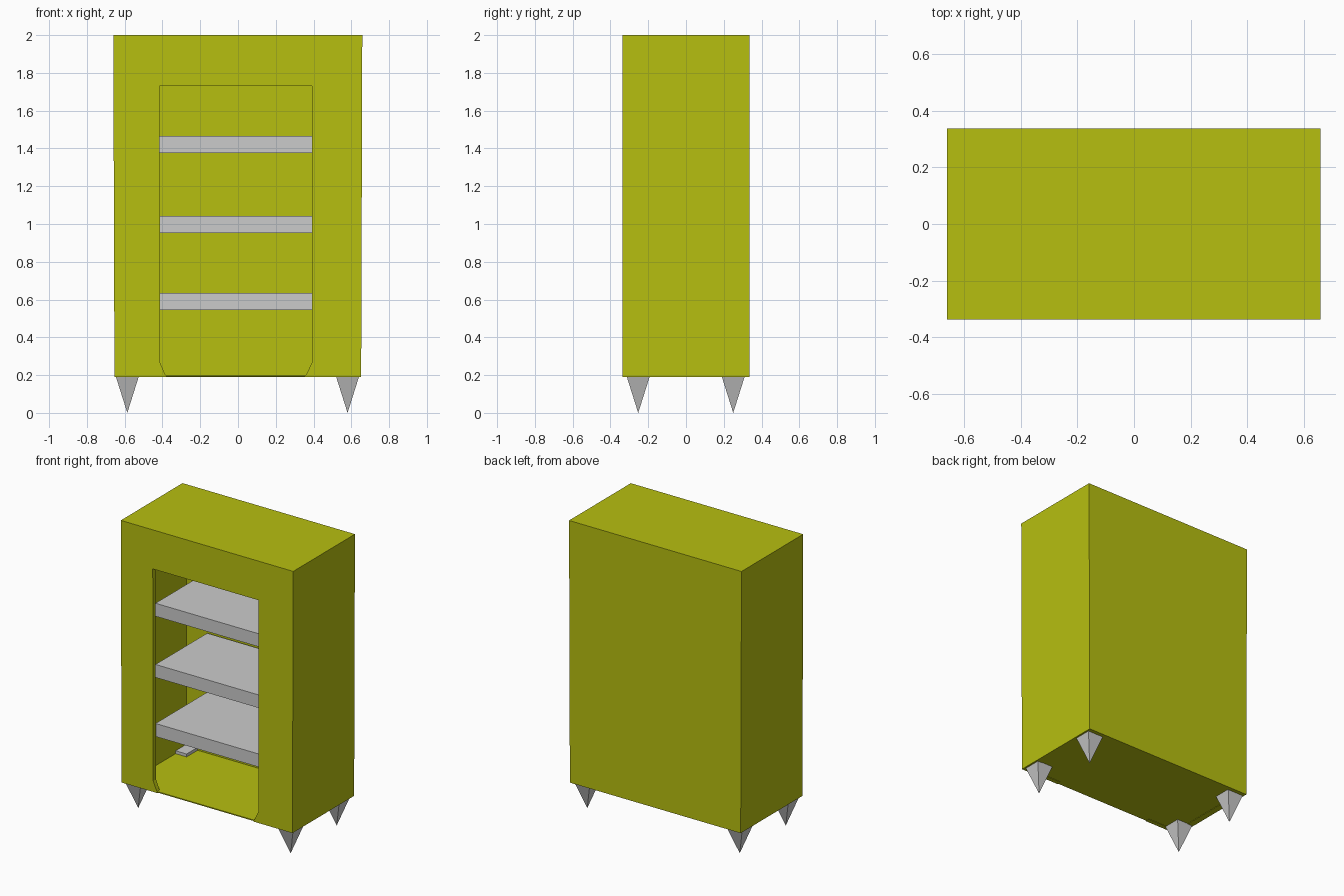
import bpy
import bmesh

old = bpy.data.objects.get("Cube")
if old:
    bpy.data.objects.remove(old, do_unlink=True)


def make_material(name, rgb):
    mat = bpy.data.materials.new(name)
    mat.use_nodes = True
    color = (*rgb, 1)
    mat.diffuse_color = color
    mat.node_tree.nodes["Principled BSDF"].inputs["Base Color"].default_value = color
    return mat


olive = make_material("olive yellow", (0.47, 0.52, 0.005))
grey = make_material("light grey", (0.6, 0.6, 0.6))


def finish(name, bm, mat):
    bmesh.ops.recalc_face_normals(bm, faces=bm.faces[:])
    mesh = bpy.data.meshes.new(name)
    bm.to_mesh(mesh)
    bm.free()
    mesh.materials.append(mat)
    obj = bpy.data.objects.new(name, mesh)
    bpy.context.scene.collection.objects.link(obj)
    return obj


def prism(name, profile, y0, y1, mat):
    """Extrude an x-z outline from y0 to y1."""
    bm = bmesh.new()
    face = bm.faces.new([bm.verts.new((x, y0, z)) for x, z in profile])
    moved = bmesh.ops.extrude_face_region(bm, geom=[face])["geom"]
    for item in moved:
        if isinstance(item, bmesh.types.BMVert):
            item.co.y = y1
    return finish(name, bm, mat)


def box(name, x0, x1, y0, y1, z0, z1, mat):
    return prism(name, [(x0, z0), (x1, z0), (x1, z1), (x0, z1)], y0, y1, mat)


def carve(target, cutter):
    mod = target.modifiers.new("carve", "BOOLEAN")
    mod.operation = "DIFFERENCE"
    mod.solver = "EXACT"
    mod.object = cutter
    bpy.context.view_layer.objects.active = target
    bpy.ops.object.modifier_apply(modifier=mod.name)
    bpy.data.objects.remove(cutter, do_unlink=True)


# Hollow cabinet shell, very slightly narrower at the bottom
shell = prism("cabinet_shell", [(-0.654, 0.19), (0.652, 0.19), (0.658, 2), (-0.66, 2)],
              -0.337, 0.337, olive)
carve(shell, box("inner_cutter", -0.61, 0.608, -0.307, 0.31, 0.1, 1.96, olive))

# Front opening with clipped lower corners
carve(shell, prism("opening_cutter", [
    (-0.38, 0.1), (-0.38, 0.19), (-0.412, 0.265), (-0.416, 1.73),
    (0.391, 1.73), (0.391, 0.265), (0.355, 0.19), (0.355, 0.1)],
    -0.4, -0.2, olive))

# Floor panel
box("floor_panel", -0.63, 0.628, -0.335, 0.32, 0.193, 0.2, olive)

# Shelves
for label, top in (("lower", 0.635), ("middle", 1.043), ("upper", 1.466)):
    box(label + "_shelf", -0.435, 0.41, -0.28, 0.285, top - 0.09, top, grey)

# Pointed square feet, their blocks passing through the floor
for side, x in (("right", -0.586), ("left", 0.58)):
    for end, y in (("front", -0.253), ("back", 0.25)):
        bm = bmesh.new()
        rings = [[bm.verts.new((x + dx * 0.06, y + dy * 0.06, z))
                  for dx, dy in ((-1, -1), (1, -1), (1, 1), (-1, 1))]
                 for z in (0.19, 0.22)]
        tip = bm.verts.new((x, y, 0))
        low, high = rings
        bm.faces.new(high)
        for i in range(4):
            j = (i + 1) % 4
            bm.faces.new((low[i], low[j], high[j], high[i]))
            bm.faces.new((low[j], low[i], tip))
        finish(end + "_" + side + "_foot", bm, grey)
